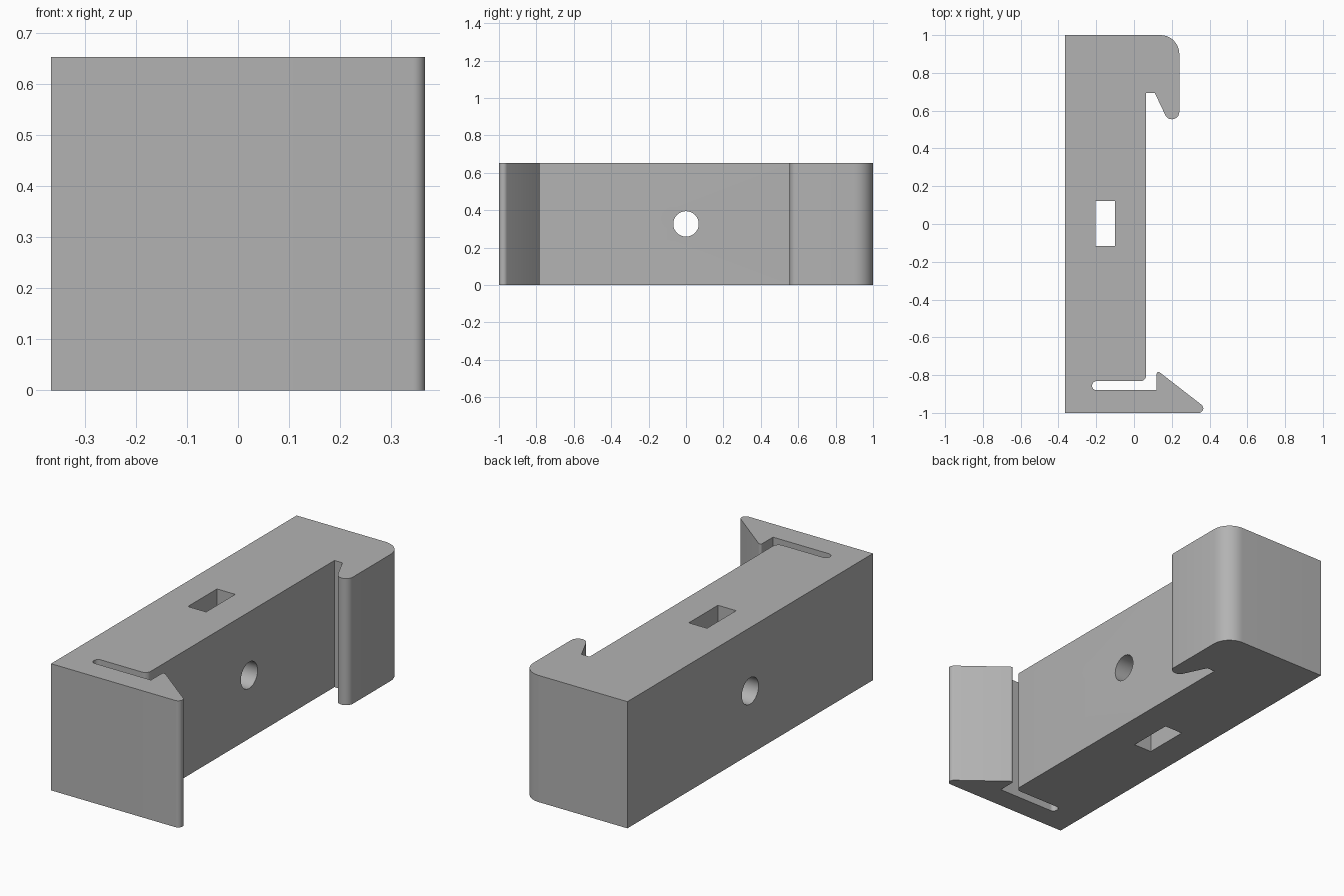
import bpy
import bmesh
import math
from mathutils import Vector

cube = bpy.data.objects.get("Cube")
if cube:
    bpy.data.objects.remove(cube, do_unlink=True)

HEIGHT = 0.653

grey = bpy.data.materials.new("plain grey")
grey.use_nodes = True
grey.diffuse_color = (0.45, 0.45, 0.45, 1)
grey.node_tree.nodes["Principled BSDF"].inputs["Base Color"].default_value = (0.45, 0.45, 0.45, 1)


def rounded(corners, steps=10):
    """Outline points with every corner of non-zero radius turned into an arc."""
    points = []
    for i, (x, y, r) in enumerate(corners):
        p = Vector((x, y))
        if r == 0:
            points.append(p)
            continue
        a = (Vector(corners[i - 1][:2]) - p).normalized()
        b = (Vector(corners[(i + 1) % len(corners)][:2]) - p).normalized()
        half = a.angle(b) / 2
        centre = p + (a + b).normalized() * (r / math.sin(half))
        start = p + a * (r / math.tan(half)) - centre
        end = p + b * (r / math.tan(half)) - centre
        sweep = start.angle_signed(end)
        for k in range(steps + 1):
            t = -sweep * k / steps
            points.append(centre + Vector((start.x * math.cos(t) - start.y * math.sin(t),
                                           start.x * math.sin(t) + start.y * math.cos(t))))
    return points


def extrude_outline(name, points, height):
    bm = bmesh.new()
    face = bm.faces.new([bm.verts.new((p.x, p.y, 0)) for p in points])
    result = bmesh.ops.extrude_face_region(bm, geom=[face])
    top = [v for v in result["geom"] if isinstance(v, bmesh.types.BMVert)]
    bmesh.ops.translate(bm, verts=top, vec=(0, 0, height))
    bmesh.ops.recalc_face_normals(bm, faces=bm.faces)
    mesh = bpy.data.meshes.new(name)
    bm.to_mesh(mesh)
    bm.free()
    obj = bpy.data.objects.new(name, mesh)
    bpy.context.collection.objects.link(obj)
    mesh.materials.append(grey)
    return obj


# Side profile: x, y, corner radius
outline = [
    (-0.366, -1, 0), (0.413, -1, 0.024),                            # flexible arm and tip
    (0.12, -0.773, 0.01), (0.12, -0.88, 0),                         # catch
    (-0.222, -0.88, 0.0235), (-0.222, -0.832, 0.0235),              # slot
    (0.064, -0.832, 0.03), (0.064, 0.694, 0),                       # main block
    (0.11, 0.694, 0), (0.24, 0.42, 0.039),                          # hook
    (0.24, 1, 0.1), (-0.366, 1, 0),
]
body = extrude_outline("clip_body", rounded(outline), HEIGHT)

# Cutters for the strap slot and the screw hole
bpy.ops.mesh.primitive_cube_add(size=1, location=(-0.153, 0.003, HEIGHT / 2))
slot = bpy.context.object
slot.name = "strap_slot_cutter"
slot.scale = (0.104, 0.237, 2)
bpy.ops.mesh.primitive_cylinder_add(vertices=48, radius=0.068, depth=2,
                                    location=(0, 0, HEIGHT / 2),
                                    rotation=(0, math.pi / 2, 0))
hole = bpy.context.object
hole.name = "screw_hole_cutter"

for cutter in (slot, hole):
    cutter.data.materials.append(grey)
    mod = body.modifiers.new(cutter.name, "BOOLEAN")
    mod.object = cutter
    mod.operation = "DIFFERENCE"
    mod.solver = "EXACT"
    bpy.ops.object.select_all(action="DESELECT")
    body.select_set(True)
    bpy.context.view_layer.objects.active = body
    bpy.ops.object.modifier_apply(modifier=mod.name)
    bpy.data.objects.remove(cutter, do_unlink=True)

bpy.ops.object.shade_smooth_by_angle(angle=math.radians(30))
